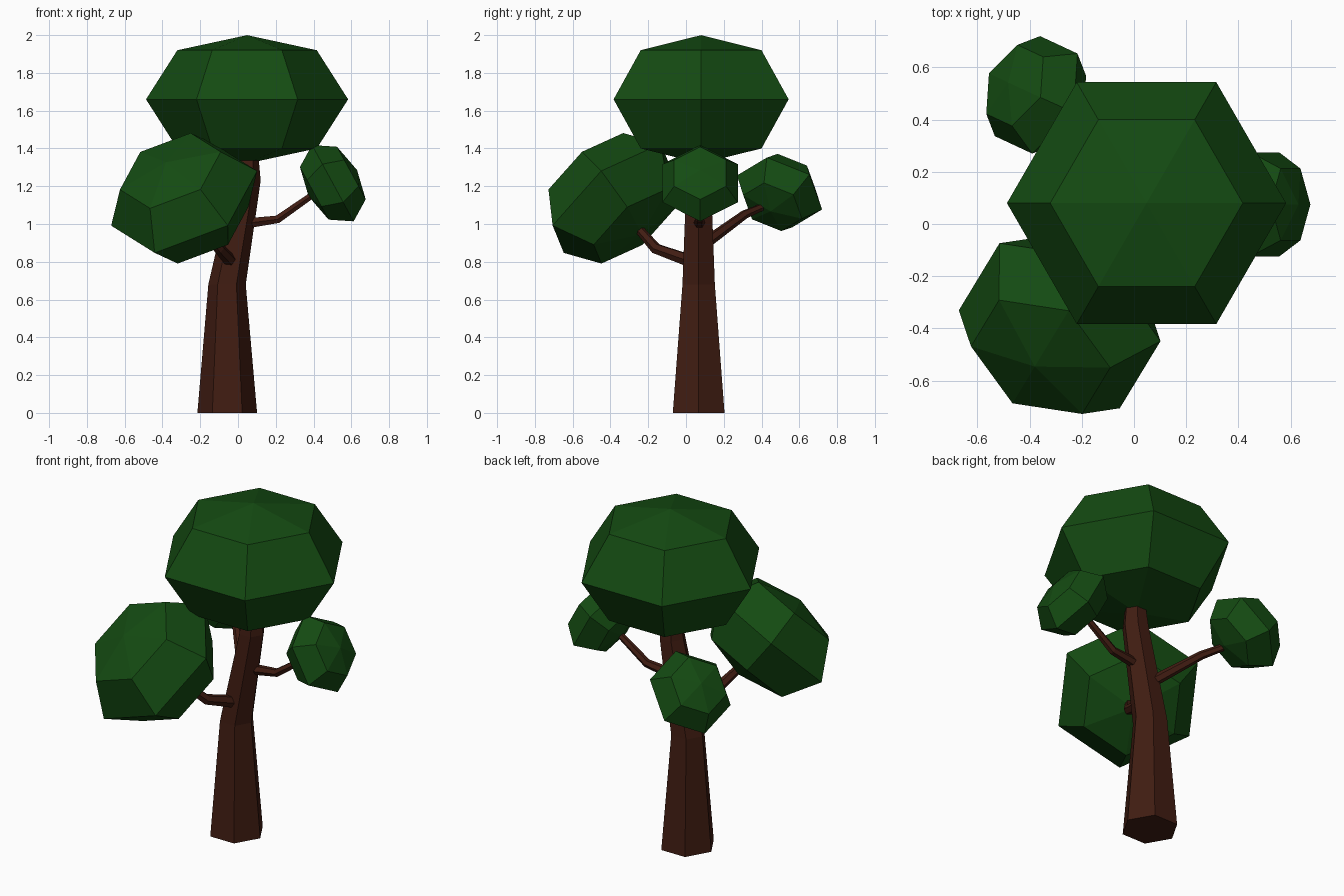
import bpy, bmesh, math
from mathutils import Vector

if "Cube" in bpy.data.objects:
    bpy.data.objects.remove(bpy.data.objects["Cube"])


def material(name, rgb):
    m = bpy.data.materials.new(name)
    m.diffuse_color = (*rgb, 1)
    m.use_nodes = True
    m.node_tree.nodes["Principled BSDF"].inputs["Base Color"].default_value = m.diffuse_color
    return m


LEAF = material("leaf_green", (0.007, 0.07, 0.006))
BARK = material("bark_brown", (0.052, 0.012, 0.006))
SIDES = 6


def loft(name, rings, mat, tips=None):
    """Skin six-sided rings (centre, u, v); ends are flat or close to tip points."""
    bm = bmesh.new()
    loops = []
    for c, u, v in rings:
        loops.append([bm.verts.new(c + u * math.cos(a) + v * math.sin(a))
                      for a in (2 * math.pi * i / SIDES for i in range(SIDES))])
    for a, b in zip(loops, loops[1:]):
        for i in range(SIDES):
            j = (i + 1) % SIDES
            bm.faces.new((a[i], a[j], b[j], b[i]))
    for k, loop in enumerate((loops[0], loops[-1])):
        if tips:
            tip = bm.verts.new(tips[k])
            for i in range(SIDES):
                bm.faces.new((loop[i], loop[(i + 1) % SIDES], tip))
        else:
            bm.faces.new(loop)
    bmesh.ops.recalc_face_normals(bm, faces=bm.faces)
    me = bpy.data.meshes.new(name)
    bm.to_mesh(me)
    bm.free()
    me.materials.append(mat)
    ob = bpy.data.objects.new(name, me)
    bpy.context.collection.objects.link(ob)
    return ob


def foliage(name, centre, axis, corner, r):
    """Squashed six-sided ball; axis is its short axis, corner points at an equator vertex."""
    c, n = Vector(centre), Vector(axis).normalized()
    u = Vector(corner)
    u = (u - n * u.dot(n)).normalized()
    v = n.cross(u)
    rings = [(c + n * h * r, u * k * r, v * k * r)
             for h, k in ((-0.486, 0.69), (0, 1), (0.486, 0.69))]
    return loft(name, rings, LEAF, (c - n * 0.635 * r, c + n * 0.635 * r))


def branch(name, points, radii):
    pts = [Vector(p) for p in points]
    rings = []
    for i, p in enumerate(pts):
        t = (pts[min(i + 1, len(pts) - 1)] - pts[max(i - 1, 0)]).normalized()
        u = t.cross(Vector((0, 0, 1))).normalized()
        rings.append((p, u * radii[i], t.cross(u) * radii[i]))
    return loft(name, rings, BARK)


# Trunk: tapered hexagonal column leaning right: x, z, radius
trunk = ((-0.057, 0, 0.158), (-0.058, 0.68, 0.099), (0.045, 1.23, 0.075), (0.05, 1.45, 0.05))
loft("trunk", [(Vector((x, 0.067, z)), Vector((r, 0, 0)), Vector((0, r, 0)))
               for x, z, r in trunk], BARK)

# Branches, each with one bend
branch("right_branch", [(0.02, 0.07, 1.0), (0.21, 0.072, 1.025), (0.46, 0.075, 1.2)],
       (0.032, 0.024, 0.018))
branch("front_branch", [(-0.04, 0.02, 0.805), (-0.10, -0.16, 0.87), (-0.21, -0.29, 1.02)],
       (0.036, 0.03, 0.022))
branch("back_branch", [(-0.02, 0.09, 0.89), (-0.22, 0.31, 1.05), (-0.34, 0.45, 1.11)],
       (0.032, 0.024, 0.018))

# Foliage clumps
foliage("crown_foliage", (0.048, 0.08, 1.66), (0, 0, 1), (1, 0, 0), 0.535)
foliage("front_left_foliage", (-0.285, -0.39, 1.136), (-0.36, -0.59, 0.72), (-0.385, 0.06, -0.146), 0.417)
foliage("back_left_foliage", (-0.375, 0.495, 1.167), (-0.695, 0.307, 0.65), (0.015, 0.225, -0.09), 0.243)
foliage("right_foliage", (0.502, 0.075, 1.216), (0.88, 0, 0.48), (0.106, 0, -0.2), 0.23)
